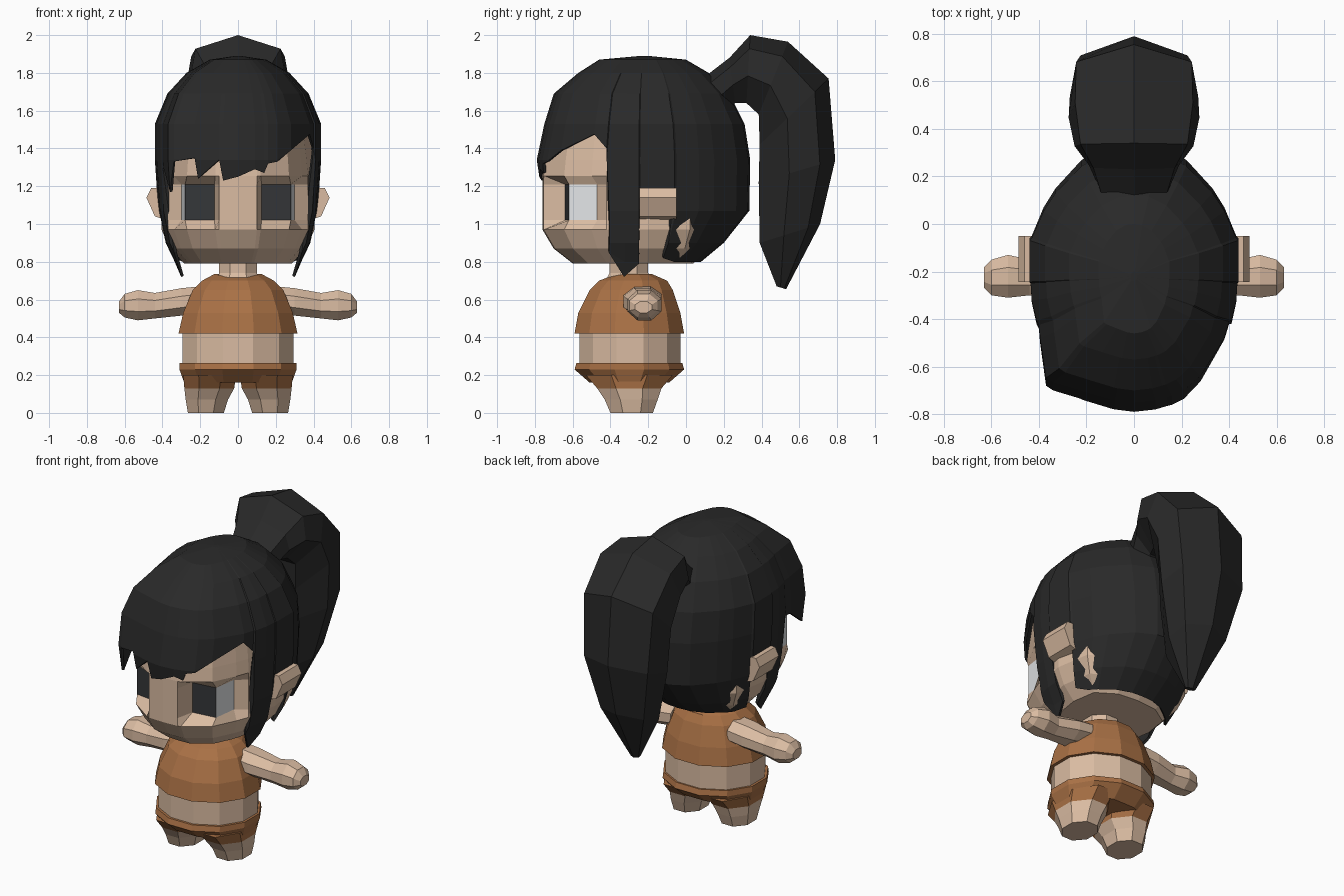
import bpy, bmesh, math

if "Cube" in bpy.data.objects:
    bpy.data.objects.remove(bpy.data.objects["Cube"])


def material(name, rgb):
    m = bpy.data.materials.new(name)
    m.diffuse_color = (*rgb, 1)
    m.use_nodes = True
    m.node_tree.nodes["Principled BSDF"].inputs["Base Color"].default_value = m.diffuse_color
    return m


SKIN = material("skin", (0.70, 0.50, 0.36))
HAIR = material("black hair", (0.022, 0.022, 0.022))
CLOTH = material("brown cloth", (0.40, 0.165, 0.06))
WHITE = material("eye white", (0.80, 0.82, 0.84))
PUPIL = material("dark pupil", (0.035, 0.037, 0.04))


def loft(name, rings, mats, rule=None, caps=(True, True)):
    """Skin a list of equal-length point rings; rule(ring, column) picks the material."""
    bm = bmesh.new()
    vs = [[bm.verts.new(p) for p in r] for r in rings]
    n = len(rings[0])
    for i in range(len(vs) - 1):
        for j in range(n):
            k = (j + 1) % n
            f = bm.faces.new((vs[i][j], vs[i][k], vs[i + 1][k], vs[i + 1][j]))
            f.material_index = rule(i, j) if rule else 0
    if caps[0]:
        bm.faces.new(vs[0])
    if caps[1]:
        bm.faces.new(vs[-1]).material_index = rule(len(vs) - 2, 0) if rule else 0
    bmesh.ops.remove_doubles(bm, verts=bm.verts, dist=1e-4)
    bmesh.ops.recalc_face_normals(bm, faces=bm.faces)
    me = bpy.data.meshes.new(name)
    bm.to_mesh(me)
    bm.free()
    for m in mats:
        me.materials.append(m)
    ob = bpy.data.objects.new(name, me)
    bpy.context.collection.objects.link(ob)
    return ob


def oval(z, rx, y0, y1, cx=0, n=12):
    """Horizontal ring, flat-sided towards the axes."""
    k = 1 / math.cos(math.pi / n)
    return [(cx + rx * k * math.cos((j + .5) * math.tau / n),
             (y0 + y1) / 2 + (y1 - y0) / 2 * k * math.sin((j + .5) * math.tau / n), z)
            for j in range(n)]


def both_sides(half):
    """Close a half outline whose first and last points lie on x = 0."""
    return half + [(-x, *r) for x, *r in half[-2:0:-1]]


# Head with recessed eye sockets
full = [(0, -.76), (.1, -.755), (.12, -.75), (.27, -.645), (.34, -.5), (.37, -.42),
        (.405, -.2), (.37, .02), (.2, .13), (0, .15)]
socket = list(full)
socket[2:5] = [(.125, -.64), (.28, -.62), (.30, -.47)]
full, socket = both_sides(full), both_sides(socket)
head_rows = [(.79, .70, full), (.87, .89, full), (.97, 1, full), (1.02, 1, socket),
             (1.21, 1, socket), (1.255, 1, full), (1.34, .98, full), (1.5, .93, full),
             (1.65, .75, full)]
N = len(full)


def head_colour(i, j):
    if i == 3 and j in (2, N - 3):
        return 2
    return 1 if i == 3 and j in (3, N - 4) else 0


loft("head", [[(x * s, -.22 + (y + .22) * s, z) for x, y in o] for z, s, o in head_rows],
     [SKIN, WHITE, PUPIL], head_colour)

# Hair cap: outline x, y at full width, and the height where each strand ends
fringe_right = [(0, -.79, 1.25), (.09, -.78, 1.29), (.14, -.765, 1.27), (.16, -.76, 1.32),
                (.21, -.735, 1.33), (.28, -.67, 1.39), (.38, -.5, 1.475), (.40, -.425, 1.40)]
side = [(.41, -.42, .85), (.43, -.33, .72), (.435, -.25, .79), (.44, -.245, 1.17),
        (.44, -.06, 1.17), (.43, -.05, .82), (.38, .07, .8), (.33, .15, .8),
        (.22, .27, .8), (.1, .33, .8)]
fringe_left = [(-.40, -.44, 1.3), (-.395, -.5, 1.29), (-.37, -.68, 1.17), (-.34, -.70, 1.33),
               (-.23, -.735, 1.35), (-.215, -.74, 1.24), (-.1, -.775, 1.34), (-.08, -.78, 1.23)]
strands = fringe_right + side + [(0, .34, .8)] + [(-x, y, b) for x, y, b in side[::-1]] + fringe_left
# z, width factor, front y, back y
levels = [(1.89, .03, -.24, -.2), (1.87, .34, -.46, 0), (1.8, .62, -.57, .12),
          (1.69, .85, -.70, .23), (1.53, 1, -.75, .31), (1.34, 1, -.79, .34),
          (1.07, .96, -.75, .335), (.9, .88, -.75, .2), (.8, .77, -.77, .08), (.72, .7, -.78, .05)]


def hair_point(x, y, z):
    for a, b in zip(levels, levels[1:]):
        if z >= b[0]:
            break
    t = (a[0] - z) / (a[0] - b[0])
    w, front, back = (a[i] + (b[i] - a[i]) * t for i in (1, 2, 3))
    k = (front + .22) / -.57 if y < -.22 else (back + .22) / .56
    return (x * w, -.22 + (y + .22) * k, z)


cap = loft("hair_cap", [[hair_point(x, y, max(L[0], b)) for x, y, b in strands] for L in levels],
           [HAIR], caps=(True, False))
solid = cap.modifiers.new("thickness", "SOLIDIFY")
solid.thickness, solid.offset = .015, -1

# Ponytail: outer y, z, inner y, z, half width
tail = [(.1, 1.78, .2, 1.58, .15), (.23, 1.88, .26, 1.64, .19), (.34, 2, .32, 1.64, .25),
        (.54, 1.965, .385, 1.58, .275), (.755, 1.77, .39, 1.42, .27), (.79, 1.34, .385, 1.22, .25),
        (.71, 1.0, .39, .9, .17), (.53, .655, .48, .67, .03)]
section = [(0, 0), (.9, .2), (1, .6), (.5, 1), (-.5, 1), (-1, .6), (-.9, .2)]
loft("ponytail", [[(u * w, a + (c - a) * t, b + (d - b) * t) for u, t in section]
                  for a, b, c, d, w in tail], [HAIR])

# Neck, waist, shirt and shorts
loft("neck", [oval(*r, n=8) for r in ((.69, .125, -.43, -.19), (.74, .1, -.405, -.2),
                                      (.85, .1, -.405, -.2))], [SKIN])
loft("waist", [oval(.22, .295, -.565, -.03), oval(.46, .295, -.565, -.03)], [SKIN])
loft("shirt", [oval(*r) for r in ((.42, .315, -.59, -.01), (.53, .29, -.57, -.03),
                                  (.65, .24, -.51, -.07), (.70, .19, -.46, -.1),
                                  (.735, .125, -.37, -.18))], [CLOTH])
loft("shorts", [oval(*r) for r in ((.16, .285, -.51, -.09), (.23, .31, -.59, -.01),
                                   (.265, .31, -.58, -.02))], [CLOTH])

# Mirrored parts: legs, arms and ears
ear_profile = [(.38, 1.02), (.44, 1.04), (.485, 1.14), (.46, 1.19), (.39, 1.19)]
arm_rows = [(.20, -.33, -.13, .53, .67), (.30, -.33, -.13, .515, .66), (.44, -.30, -.15, .50, .635),
            (.53, -.31, -.13, .49, .65), (.60, -.30, -.15, .505, .63), (.63, -.27, -.18, .53, .59)]
for s, label in ((1, "right"), (-1, "left")):
    loft("leg_" + label, [oval(0, .095, -.40, -.175, s * .17, 8), oval(.07, .112, -.43, -.15, s * .165, 8),
                          oval(.13, .132, -.47, -.13, s * .152, 8), oval(.2, .14, -.53, -.07, s * .15, 8)],
         [SKIN, CLOTH], lambda i, j: int(i == 2))
    arm = []
    for x, y0, y1, z0, z1 in arm_rows:
        ring = oval(0, (z1 - z0) / 2, y0, y1, (z0 + z1) / 2, 8)
        arm.append([(s * x, y, z) for z, y, _ in ring])
    loft("arm_" + label, arm, [SKIN])
    loft("ear_" + label, [[(s * x, y, z) for x, z in ear_profile] for y in (-.245, -.05)], [SKIN])
